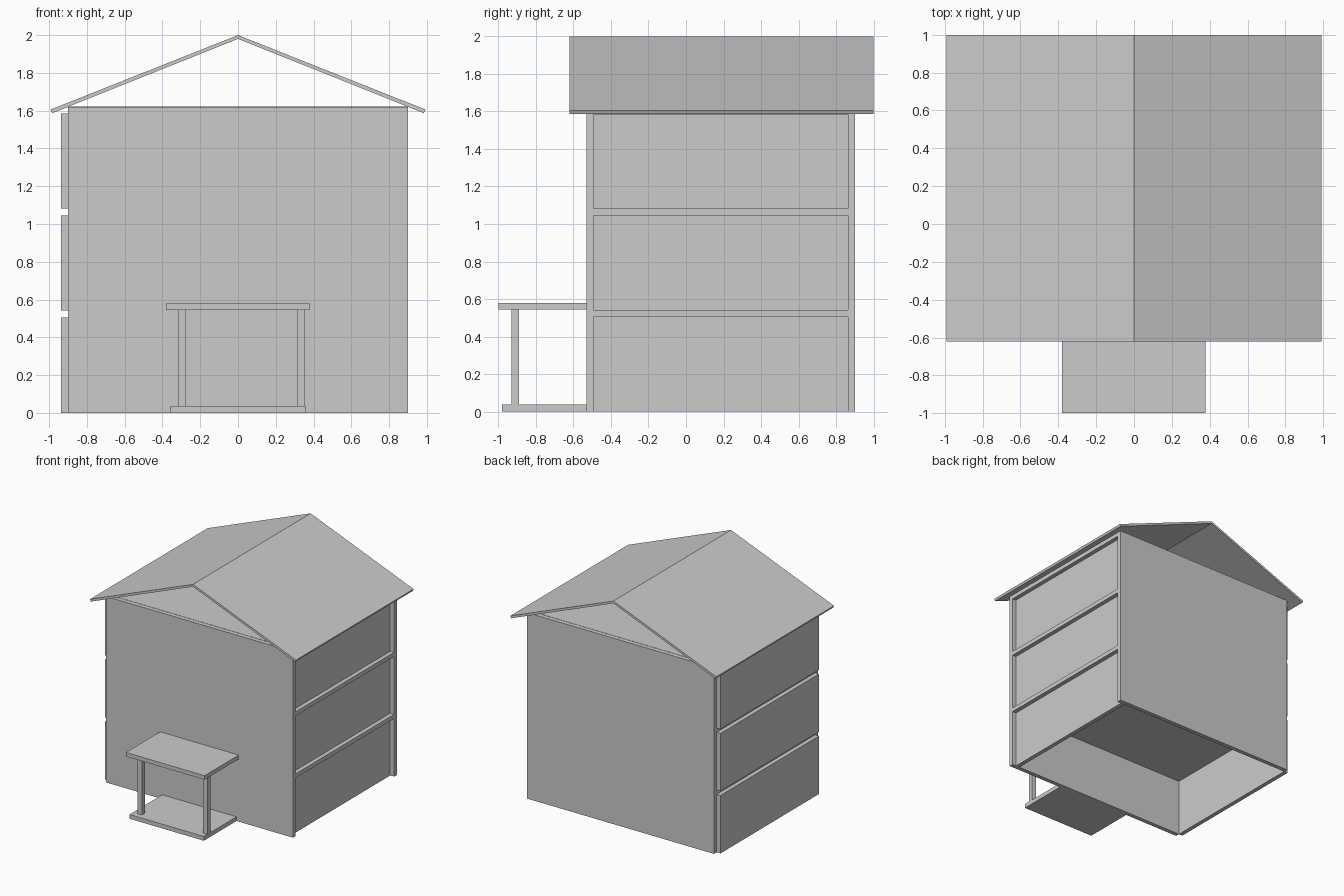
import bpy

cube = bpy.data.objects.get("Cube")
if cube:
    bpy.data.objects.remove(cube, do_unlink=True)

# Single plain colour
grey = bpy.data.materials.new("light_grey")
grey.use_nodes = True
COLOUR = (0.6, 0.6, 0.6, 1)
grey.diffuse_color = COLOUR
for node in grey.node_tree.nodes:
    if node.type == "BSDF_PRINCIPLED":
        node.inputs["Base Color"].default_value = COLOUR


def prism(name, profile, y0, y1):
    """Extrude an x-z profile (counter-clockwise from the front) along y."""
    n = len(profile)
    verts = [(x, y, z) for y in (y0, y1) for x, z in profile]
    faces = [tuple(range(n)), tuple(reversed(range(n, 2 * n)))]
    faces += [(i, i + n, (i + 1) % n + n, (i + 1) % n) for i in range(n)]
    mesh = bpy.data.meshes.new(name)
    mesh.from_pydata(verts, [], faces)
    mesh.materials.append(grey)
    obj = bpy.data.objects.new(name, mesh)
    bpy.context.collection.objects.link(obj)
    return obj


def box(name, x, y, z):
    profile = [(x[0], z[0]), (x[1], z[0]), (x[1], z[1]), (x[0], z[1])]
    return prism(name, profile, *y)


T = 0.037                    # board thickness
HALF = 0.9                   # half width of the body
FRONT, BACK = -0.53, 0.9     # outer faces of the body
STOREY = 0.508               # clear height of a storey
TOP = 3 * (STOREY + T) - 0.015
INNER_Y = (FRONT + T, BACK - T)

# Front and back walls
box("front_wall", (-HALF, HALF), (FRONT, FRONT + T), (0, TOP))
box("back_wall", (-HALF, HALF), (BACK - T, BACK), (0, TOP))

# Three storeys: a slab over each, a recessed panel on one side
# and a projecting panel on the other
for i, level in enumerate(("lower", "middle", "upper")):
    z0 = i * 0.54
    z1 = z0 + 0.505
    box(level + "_slab", (-HALF, HALF), INNER_Y, (z1, z1 + T))
    z0 = z0 if i == 0 else z0 + T - 0.035
    box(level + "_recessed_panel", (HALF - 2 * T, HALF - T), INNER_Y, (z0, z1))
    box(level + "_projecting_panel", (-HALF - T, -HALF), INNER_Y, (z0, z1))

# Thin open gable roof
prism("roof", [(-0.992, 1.606), (-0.984, 1.587), (0, 1.98),
               (0.984, 1.587), (0.992, 1.606), (0, 2)], -0.62, 1.0)

# Porch
box("porch_base", (-0.36, 0.357), (-0.98, FRONT), (0, T))
box("porch_roof", (-0.38, 0.378), (-1.0, FRONT), (0.545, 0.58))
for side, x in (("right", -0.317), ("left", 0.314)):
    box(side + "_porch_post", (x, x + 0.042), (-0.93, -0.89), (T, 0.545))
